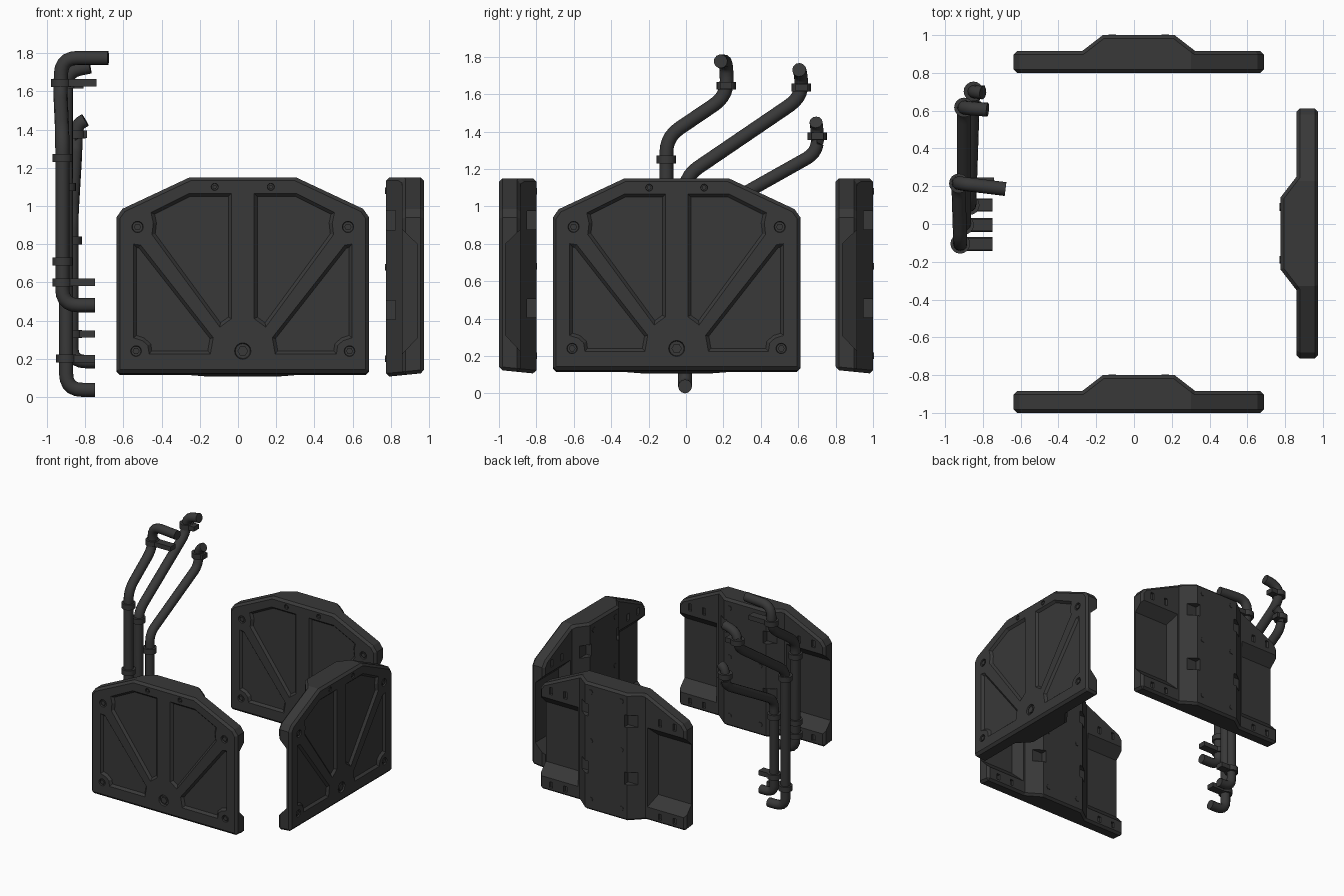
import bpy, bmesh, math
from mathutils import Vector, Matrix

if "Cube" in bpy.data.objects:
    bpy.data.objects.remove(bpy.data.objects["Cube"])

dark = bpy.data.materials.new("dark_metal")
dark.diffuse_color = (0.04, 0.04, 0.04, 1)
dark.use_nodes = True
dark.node_tree.nodes["Principled BSDF"].inputs["Base Color"].default_value = dark.diffuse_color


def add_object(name, bm_or_mesh):
    mesh = bm_or_mesh
    if isinstance(mesh, bmesh.types.BMesh):
        bmesh.ops.recalc_face_normals(mesh, faces=mesh.faces)
        me = bpy.data.meshes.new(name)
        mesh.to_mesh(me)
        mesh.free()
        mesh = me
    mesh.materials.clear()
    mesh.materials.append(dark)
    obj = bpy.data.objects.new(name, mesh)
    bpy.context.collection.objects.link(obj)
    return obj


def bake(obj):
    bpy.context.view_layer.update()
    dg = bpy.context.evaluated_depsgraph_get()
    mesh = bpy.data.meshes.new_from_object(obj.evaluated_get(dg))
    name = obj.name
    bpy.data.objects.remove(obj)
    return add_object(name, mesh)


def boolean(obj, cutter, op):
    m = obj.modifiers.new("cut", 'BOOLEAN')
    m.operation, m.object, m.solver = op, cutter, 'EXACT'
    obj = bake(obj)
    bpy.data.objects.remove(cutter)
    return obj


def loft(bm, ring_a, ring_b):
    a = [bm.verts.new(p) for p in ring_a]
    b = [bm.verts.new(p) for p in ring_b]
    bm.faces.new(a)
    bm.faces.new(b[::-1])
    for i in range(len(a)):
        j = (i + 1) % len(a)
        bm.faces.new((a[j], a[i], b[i], b[j]))


def inset(poly, d):
    """Offset a 2D polygon inwards by d."""
    pts = [Vector(p) for p in poly]
    area = sum(p.x * q.y - q.x * p.y for p, q in zip(pts, pts[1:] + pts[:1]))
    s = 1 if area > 0 else -1
    out = []
    for i, p in enumerate(pts):
        e1 = (p - pts[i - 1]).normalized()
        e2 = (pts[(i + 1) % len(pts)] - p).normalized()
        n1, n2 = Vector((-e1.y, e1.x)) * s, Vector((-e2.y, e2.x)) * s
        out.append(p + (n1 + n2) * d / (1 + n1.dot(n2)))
    return out


def at(poly, v):
    return [(p[0], v, p[1]) for p in poly]


def disc(u, z, r, n):
    return [(u + r * math.cos(2 * math.pi * i / n), z + r * math.sin(2 * math.pi * i / n)) for i in range(n)]


def rect(u0, u1, z0, z1):
    return [(u0, z0), (u1, z0), (u1, z1), (u0, z1)]


# ---- Armoured panel, local: u across, v depth (0 = outer face), z up ----
half = [(0.278, 1.15), (0.63, 0.985), (0.662, 0.94), (0.662, 0.125)]
outline = half + [(-u, z) for u, z in reversed(half)]
section = [(-0.8, 0), (0.8, 0), (0.8, 0.115), (0.30, 0.115), (0.19, 0.2),
           (-0.19, 0.2), (-0.30, 0.115), (-0.8, 0.115)]
bm = bmesh.new()
loft(bm, [(u, v, -0.2) for u, v in section], [(u, v, 1.4) for u, v in section])
panel = add_object("front_panel", bm)
bm = bmesh.new()
loft(bm, at(outline, -0.1), at(outline, 0.4))
panel = boolean(panel, add_object("outline_cutter", bm), 'INTERSECT')
for vert in panel.data.vertices:          # underside slopes down to the back
    if vert.co.z < 0.2:
        vert.co.z -= 0.1 * vert.co.y
bev = panel.modifiers.new("bevel", 'BEVEL')
bev.width, bev.segments, bev.angle_limit = 0.018, 1, math.radians(43)
bev.limit_method, bev.use_clamp_overlap = 'ANGLE', False
panel = bake(panel)

upper = [(-0.06, 1.065), (-0.28, 1.065), (-0.48, 0.965), (-0.468, 0.91), (-0.475, 0.85),
         (-0.12, 0.366), (-0.06, 0.41)]
lower = [(-0.572, 0.80), (-0.535, 0.795), (-0.155, 0.31), (-0.17, 0.225), (-0.49, 0.225),
         (-0.497, 0.27), (-0.525, 0.295), (-0.572, 0.31)]
front_bolts = [(0.551, 0.89, 0.032), (0.559, 0.24, 0.03), (0.147, 1.10, 0.02)]
rear_bolts = [(0.14, 1.08), (0.14, 0.68), (0.14, 0.2)]

cut, bolts = bmesh.new(), bmesh.new()


def bolt(u, z, r):
    loft(cut, at(disc(u, z, r, 16), -0.01), at(disc(u, z, r * 0.85, 16), 0.014))
    loft(bolts, at(disc(u, z, r * 0.6, 6), 0.002), at(disc(u, z, r * 0.6, 6), 0.02))


for s in (1, -1):
    # face pockets
    for poly in (upper, lower):
        p = [(u * s, z) for u, z in poly]
        loft(cut, at(inset(p, -0.006), -0.006), at(inset(p, 0.016), 0.018))
    for u, z, r in front_bolts:
        bolt(u * s, z, r)
    # rear wing recess, lip slots and square sockets
    loft(cut, at(rect(0.31 * s, 0.8 * s, 0.215, 0.885), 0.125),
         at(rect(0.36 * s, 0.8 * s, 0.31, 0.80), 0.036))
    for u in (0.43, 0.56):
        for z in (0.165, 0.93):
            r = rect((u - 0.014) * s, (u + 0.014) * s, z - 0.018, z + 0.04)
            if z < 0.5:
                r = rect((u - 0.014) * s, (u + 0.014) * s, z - 0.018, z + 0.03)
            loft(cut, at(r, 0.095), at(r, 0.2))
    for z in (0.405, 0.875):
        r = rect(0.165 * s, 0.34 * s, z, z + 0.1)
        loft(cut, at(r, 0.15), at(r, 0.3))
    for u, z in rear_bolts:
        loft(bolts, at(disc(u * s, z, 0.02, 6), 0.19), at(disc(u * s, z, 0.02, 6), 0.204))
bolt(0, 0.24, 0.046)
panel = boolean(panel, add_object("detail_cutter", cut), 'DIFFERENCE')
bolt_obj = add_object("front_panel_bolts", bolts)

# three placements of the same panel
places = {"front": ((0.025, -1, 0), 0), "back": ((0.025, 0.8, 0), 0),
          "right": ((0.975, -0.05, 0), math.pi / 2)}
for side, (loc, rot) in places.items():
    for src, suffix in ((panel, "_panel"), (bolt_obj, "_panel_bolts")):
        obj = src if side == "front" else add_object(side + suffix, src.data.copy())
        obj.location, obj.rotation_euler.z = loc, rot


# ---- Pipes on the left side ----
def pipe(name, pts, radius=0.037, bend=0.085):
    pts = [Vector(p) for p in pts]
    path = [pts[0]]
    for a, b, c in zip(pts, pts[1:], pts[2:]):
        p = b + (a - b).normalized() * min(bend, (a - b).length * 0.6)
        q = b + (c - b).normalized() * min(bend, (c - b).length * 0.6)
        for i in range(6):
            t = i / 5
            path.append(p * (1 - t) ** 2 + b * 2 * t * (1 - t) + q * t * t)
    path.append(pts[-1])
    cu = bpy.data.curves.new(name, 'CURVE')
    cu.dimensions, cu.bevel_depth, cu.bevel_resolution, cu.use_fill_caps = '3D', radius, 4, True
    sp = cu.splines.new('POLY')
    sp.points.add(len(path) - 1)
    for sp_pt, co in zip(sp.points, path):
        sp_pt.co = (*co, 1)
    obj = bpy.data.objects.new(name, cu)
    bpy.context.collection.objects.link(obj)
    return bake(obj)


def clamp(name, x, y, z, reach=None):
    bm = bmesh.new()
    bmesh.ops.create_cone(bm, cap_ends=True, segments=16, radius1=0.052, radius2=0.052, depth=0.042,
                          matrix=Matrix.Translation((x, y, z)))
    if reach:                              # wall bracket
        r = [(x, y - 0.032), (reach, y - 0.032), (reach, y + 0.032), (x, y + 0.032)]
        loft(bm, [(*p, z - 0.019) for p in r], [(*p, z + 0.019) for p in r])
    return add_object(name, bm)


E = -0.75
smooth = [
    pipe("tall_pipe", [(E, -0.105, 0.48), (-0.92, -0.105, 0.48), (-0.92, -0.105, 1.37),
                       (-0.93, 0.22, 1.59), (-0.925, 0.215, 1.775), (-0.68, 0.185, 1.775)]),
    pipe("middle_pipe", [(E, -0.005, 0.037), (-0.9, -0.005, 0.037), (-0.9, -0.005, 1.16),
                         (-0.9, 0.62, 1.585), (-0.9, 0.615, 1.705), (-0.775, 0.605, 1.73)]),
    pipe("short_pipe", [(E, 0.1, 0.185), (-0.87, 0.1, 0.185), (-0.87, 0.1, 0.95),
                        (-0.85, 0.705, 1.29), (-0.85, 0.7, 1.42), (-0.80, 0.695, 1.45)], 0.035, 0.07)]
clamps = [(-0.92, -0.105, 0.6, E), (-0.92, -0.105, 0.71, None), (-0.92, -0.105, 1.25, None),
          (-0.927, 0.215, 1.645, -0.74), (-0.9, -0.005, 0.2, E), (-0.9, -0.005, 1.1, None),
          (-0.9, 0.617, 1.635, -0.81), (-0.87, 0.1, 0.33, E), (-0.87, 0.1, 0.82, None),
          (-0.85, 0.702, 1.375, -0.79)]
for i, c in enumerate(clamps):
    smooth.append(clamp(f"pipe_clamp_{i + 1}", *c))

bpy.ops.object.select_all(action='DESELECT')
for obj in smooth:
    obj.select_set(True)
bpy.context.view_layer.objects.active = smooth[0]
bpy.ops.object.shade_smooth_by_angle(angle=math.radians(35))
